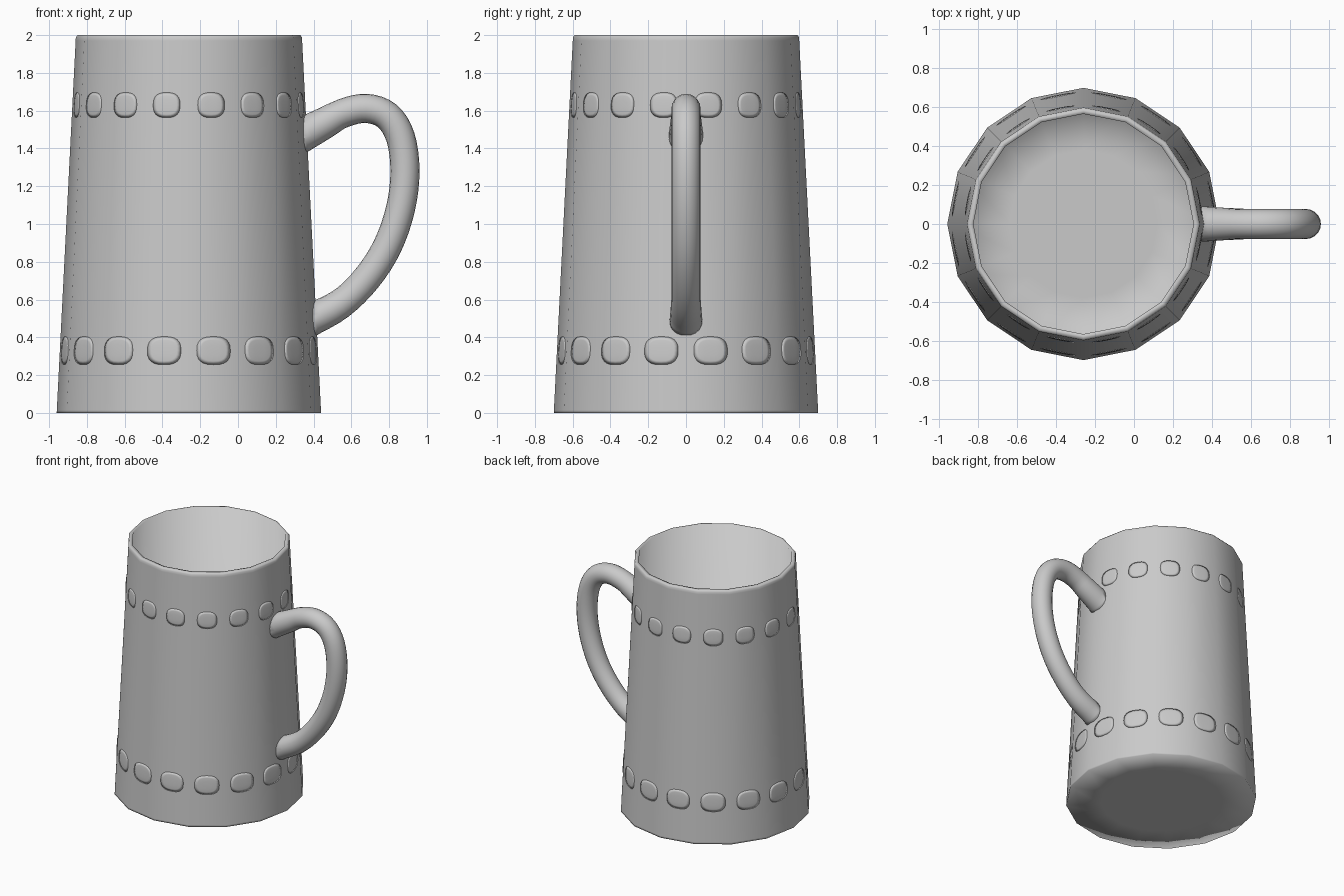
import bpy
import bmesh
from math import cos, sin, pi, atan, copysign
from mathutils import Matrix, Vector

cube = bpy.data.objects.get("Cube")
if cube:
    bpy.data.objects.remove(cube, do_unlink=True)

SIDES = 16
AXIS_X = -0.26
BASE_R, TOP_R, HEIGHT, WALL = 0.70, 0.598, 2.0, 0.032

# One grey for the whole mug
GREY = (0.59, 0.59, 0.59, 1)
mat = bpy.data.materials.new("plain grey")
mat.use_nodes = True
mat.diffuse_color = GREY
mat.node_tree.nodes["Principled BSDF"].inputs["Base Color"].default_value = GREY


def wall_r(z):
    return BASE_R + (TOP_R - BASE_R) * z / HEIGHT


def add_object(name, bm):
    bmesh.ops.recalc_face_normals(bm, faces=bm.faces)
    for f in bm.faces:
        f.smooth = True
    me = bpy.data.meshes.new(name)
    bm.to_mesh(me)
    bm.free()
    me.materials.append(mat)
    ob = bpy.data.objects.new(name, me)
    bpy.context.collection.objects.link(ob)


def skin(bm, rings):
    """Bridge consecutive vertex rings with quads and close the ends."""
    for a, b in zip(rings, rings[1:]):
        n = len(a)
        for i in range(n):
            j = (i + 1) % n
            bm.faces.new((a[i], a[j], b[j], b[i]))
    bm.faces.new(rings[0])
    bm.faces.new(rings[-1])


# Hollow tapered cup, from the flat underside round to the inner floor
profile = [
    (0.45, 0.0), (BASE_R, 0.0), (wall_r(0.014), 0.014),
    (wall_r(1.97), 1.97), (wall_r(1.988), 1.988), (0.59, 2.0),
    (TOP_R - WALL, 2.0), (wall_r(0.04) - WALL, 0.04), (0.38, 0.04),
]
bm = bmesh.new()
rings = []
for r, z in profile:
    rings.append([bm.verts.new((AXIS_X + r * cos(2 * pi * i / SIDES),
                                r * sin(2 * pi * i / SIDES), z))
                  for i in range(SIDES)])
skin(bm, rings)
add_object("cup_body", bm)

# Two bands of very shallow, rounded-square studs, one on each flat side
tilt = atan((BASE_R - TOP_R) / HEIGHT)
STUD_ROUND = 24


def squared(v):
    return copysign(abs(v) ** 0.75, v)


for name, z, width, height in (("upper_studs", 1.63, 0.072, 0.066),
                               ("lower_studs", 0.33, 0.09, 0.074)):
    bm = bmesh.new()
    for i in range(SIDES):
        m = (Matrix.Translation((AXIS_X, 0, z))
             @ Matrix.Rotation(2 * pi * (i + 0.5) / SIDES, 4, 'Z')
             @ Matrix.Translation((wall_r(z) * cos(pi / SIDES), 0, 0))
             @ Matrix.Rotation(-tilt, 4, 'Y'))
        rings = []
        for scale, out in ((1.08, -0.0008), (0.75, 0.003), (0.4, 0.0045)):
            ring = []
            for k in range(STUD_ROUND):
                a = 2 * pi * k / STUD_ROUND
                ring.append(bm.verts.new(m @ Vector((
                    out, scale * width * squared(cos(a)),
                    scale * height * squared(sin(a))))))
            rings.append(ring)
        skin(bm, rings)
    add_object(name, bm)

# Handle: a round tube swept along a smooth path, flared where it meets the cup
path = [(0.30, 1.45), (0.45, 1.53), (0.56, 1.588), (0.68, 1.612),
        (0.79, 1.572), (0.86, 1.46), (0.884, 1.28), (0.86, 1.08),
        (0.79, 0.88), (0.68, 0.71), (0.54, 0.575), (0.35, 0.475)]
pts = [Vector((x, 0, z)) for x, z in path]


def spline(t):
    k = min(int(t), len(pts) - 2)
    u = t - k
    p1, p2 = pts[k], pts[k + 1]
    p0 = pts[k - 1] if k else 2 * p1 - p2
    p3 = pts[k + 2] if k + 2 < len(pts) else 2 * p2 - p1
    return 0.5 * (2 * p1 + (p2 - p0) * u + (2 * p0 - 5 * p1 + 4 * p2 - p3) * u * u
                  + (3 * p1 - p0 - 3 * p2 + p3) * u ** 3)


STEPS, ROUND = 44, 20
centres = [spline((len(pts) - 1) * s / STEPS) for s in range(STEPS + 1)]
bm = bmesh.new()
rings = []
for s, c in enumerate(centres):
    along = (centres[min(s + 1, STEPS)] - centres[max(s - 1, 0)]).normalized()
    side = Vector((0, 1, 0))
    up = along.cross(side)
    f = s / STEPS
    r = 0.077 + 0.017 * max(0, 1 - f / 0.16) + 0.011 * max(0, 1 - (1 - f) / 0.12)
    ring = []
    for i in range(ROUND):
        a = 2 * pi * i / ROUND
        p = c + r * (side * cos(a) + up * sin(a))
        # Trim the ends inside the thickness of the cup wall
        p.x = max(p.x, AXIS_X + wall_r(p.z) - 0.026)
        ring.append(bm.verts.new(p))
    rings.append(ring)
skin(bm, rings)
add_object("handle", bm)
